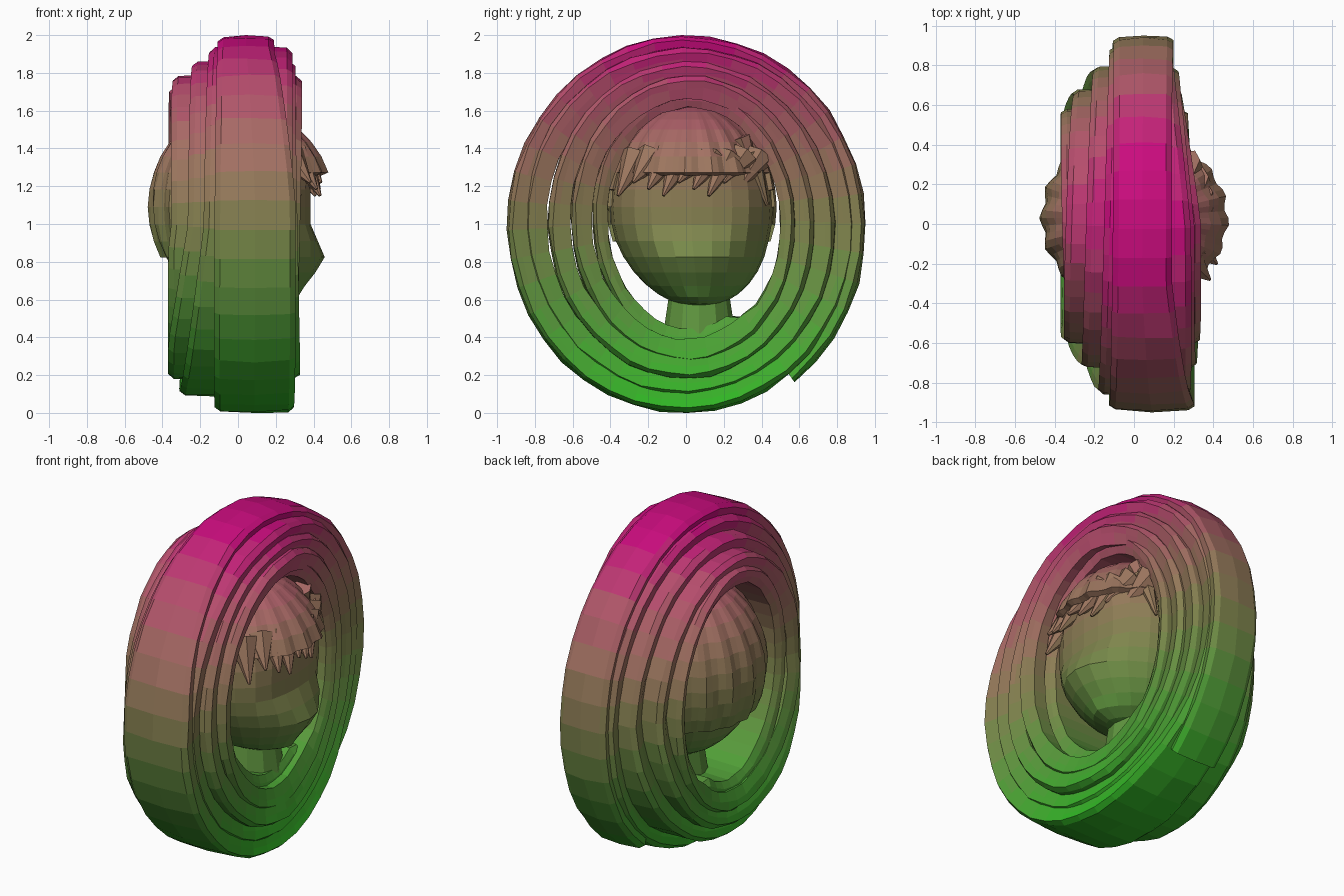
import bpy, bmesh, math, random
from mathutils import Vector

if "Cube" in bpy.data.objects:
    bpy.data.objects.remove(bpy.data.objects["Cube"])

random.seed(4)
BANDS = 24
# height -> colour stops (green base, brown middle, magenta top)
STOPS = [(0, (50, 185, 40)), (.5, (85, 155, 60)), (1.0, (130, 130, 80)),
         (1.35, (160, 115, 98)), (1.7, (180, 80, 108)), (2, (205, 10, 128))]


def lerp(a, b, f):
    return a + (b - a) * f


def curve(keys, t):
    for (t0, v0), (t1, v1) in zip(keys, keys[1:]):
        if t <= t1:
            return lerp(v0, v1, (t - t0) / (t1 - t0))
    return keys[-1][1]


mats = []
for i in range(BANDS):
    z = (i + 0.5) / BANDS * 2
    m = bpy.data.materials.new("tint_%02d" % i)
    m.diffuse_color = [(curve([(h, c[k]) for h, c in STOPS], z) / 255) ** 2.2
                       for k in range(3)] + [1]
    m.use_nodes = True
    m.node_tree.nodes["Principled BSDF"].inputs["Base Color"].default_value = m.diffuse_color
    mats.append(m)


def finish(bm, name):
    bmesh.ops.recalc_face_normals(bm, faces=bm.faces)
    for f in bm.faces:
        z = f.calc_center_median().z
        f.material_index = max(0, min(BANDS - 1, int(z / 2 * BANDS)))
    me = bpy.data.meshes.new(name)
    bm.to_mesh(me)
    bm.free()
    for m in mats:
        me.materials.append(m)
    ob = bpy.data.objects.new(name, me)
    bpy.context.collection.objects.link(ob)
    return ob


# spiral wrap: one long band rolled clockwise around the head
TURNS, SEG = 5, 40
RAD = [(0, .665), (1, .725), (2, .80), (3, .88), (4, .96), (5, 1.01)]
XMIN = [(0, -.33), (1, -.37), (1.5, -.345), (2, -.29), (3, -.20), (4, -.12), (5, -.11)]
XMAX = [(0, .22), (1, .31), (1.6, .335), (2.6, .31), (3.6, .28), (4.38, .30),
        (4.55, .20), (5, .19)]
SAG_BACK = [(0, 0), (1, .5), (2, 1), (3, 1), (3.6, .6), (4, 0), (5, 0)]
SAG_FACE = [(0, 0), (1, .4), (1.8, .9), (3.95, 1), (4.1, 0), (5, 0)]
bm = bmesh.new()
rings = []
n = TURNS * SEG
for i in range(n + 1):
    t = i / SEG
    ang = math.radians(-53) + 2 * math.pi * (TURNS - t)
    ca, sa = math.cos(ang), math.sin(ang)
    r = curve(RAD, t)
    x0 = curve(XMIN, t) - .13 * max(0, -sa) * curve(SAG_BACK, t)
    x0 = max(-.37, x0 + 0.010 * math.sin(7 * t))
    x1 = curve(XMAX, t) - .09 * max(0, ca) * curve(SAG_FACE, t)
    x1 += 0.008 * math.sin(9 * t + 1)
    th = 0.11 if t < 1 else 0.13
    if i == 0:
        th = .04
    c = 0.03
    mid = lerp(x0, x1, .5)
    prof = [(r - th, x0 + c), (r - .07 if i else r - .03, x0 + .008), (r - c, x0),
            (r - .008, x0 + c), (r, mid), (r - .008, x1 - c), (r - c, x1),
            (r - .07 if i else r - .03, x1 - .012), (r - th, x1 - c)]
    sy = lerp(0.71, 0.95, min(1, t / 3.6) ** .8)
    off = .03 * max(0, 1 - t / 4)
    ring = []
    for rr, x in prof:
        rr += random.uniform(-.006, .006)
        ring.append(bm.verts.new((x, rr * sy * ca + off, 1 + off + rr * sa)))
    rings.append(ring)
for a, b in zip(rings, rings[1:]):
    for k in range(len(a)):
        j = (k + 1) % len(a)
        bm.faces.new((a[k], a[j], b[j], b[k]))
bm.faces.new(rings[0])
bm.faces.new(rings[-1])
for axis, lo, hi in ((1, -.95, .95), (2, 0, 2)):
    vals = [v.co[axis] for v in bm.verts]
    a, b = min(vals), max(vals)
    for v in bm.verts:
        v.co[axis] = lo + (v.co[axis] - a) / (b - a) * (hi - lo)
finish(bm, "spiral_wrap")

# head: egg shape with a flattened face and pushed-out mouth and chin
C = Vector((0, .03, 1.09))
bm = bmesh.new()
bmesh.ops.create_uvsphere(bm, u_segments=24, v_segments=18, radius=1)
for v in bm.verts:
    x, y, z = v.co
    px, py, pz = x * .44, y * .43, z * .53
    if x > 0:
        px = min(px, .385 - .12 * y * y)
        if z < -.3:
            px += .10 * x * math.exp(-((z + .58) / .25) ** 2) * (1 - y * y)
            px += .50 * max(0, -z - .7) * (1 - abs(y)) * min(1, 2 * x)
            pz -= .05 * max(0, -z - .5) * min(1, 2 * x)
    if z < -.3:
        py += .06 * (-z - .3)
    v.co = C + Vector((px, py, pz))
finish(bm, "head")

# hair cap: ribbed shell, short over the face and long at the back
bm = bmesh.new()
bmesh.ops.create_uvsphere(bm, u_segments=72, v_segments=18, radius=1)
gone = []
for v in bm.verts:
    x, y, z = v.co
    a = math.atan2(y, x)
    k = 1 + .028 * math.cos(18 * a + 3 * z) * math.sqrt(max(0, 1 - z * z))
    limit = .27 if x > .35 else lerp(.27, -.62, min(1, (.35 - x) / .7))
    if z < limit:
        gone.append(v)
    fx = .50 if x > 0 else .465
    v.co = C + Vector((x * fx * k, y * .445 * k, z * .535))
bmesh.ops.delete(bm, geom=gone, context='VERTS')
hair = finish(bm, "hair_cap")
mod = hair.modifiers.new("thickness", 'SOLIDIFY')
mod.thickness = .04
mod.offset = -1


# fringe locks: tapered spikes hanging from the cap, swept to one side
def lock(bm, a, b, r):
    a, b = Vector(a), Vector(b)
    d = b - a
    rot = d.to_track_quat('Z', 'Y')
    res = bmesh.ops.create_cone(bm, cap_ends=True, segments=7, radius1=r,
                                radius2=.008, depth=d.length)
    for v in res["verts"]:
        v.co = rot @ v.co + (a + b) / 2


bm = bmesh.new()
for i in range(9):
    y = lerp(-.31, .33, i / 8)
    x = .47 * math.sqrt(1 - (y / .48) ** 2)
    drop = 1.15 + .035 * (i * 2 % 3)
    lock(bm, (x - .14, y + .05, 1.36), (x - .03, y - .05, drop), .085)
for y, top, low in ((.29, 1.46, 1.22), (.34, 1.38, 1.10)):
    lock(bm, (.22, y, top), (.20, y + .09, low), .06)
finish(bm, "fringe")

# neck: flares out where it meets the wrap
bm = bmesh.new()
bmesh.ops.create_cone(bm, cap_ends=True, segments=12, radius1=.19, radius2=.14, depth=.34)
for v in bm.verts:
    v.co += Vector((.03, .07, .59))
finish(bm, "neck")
